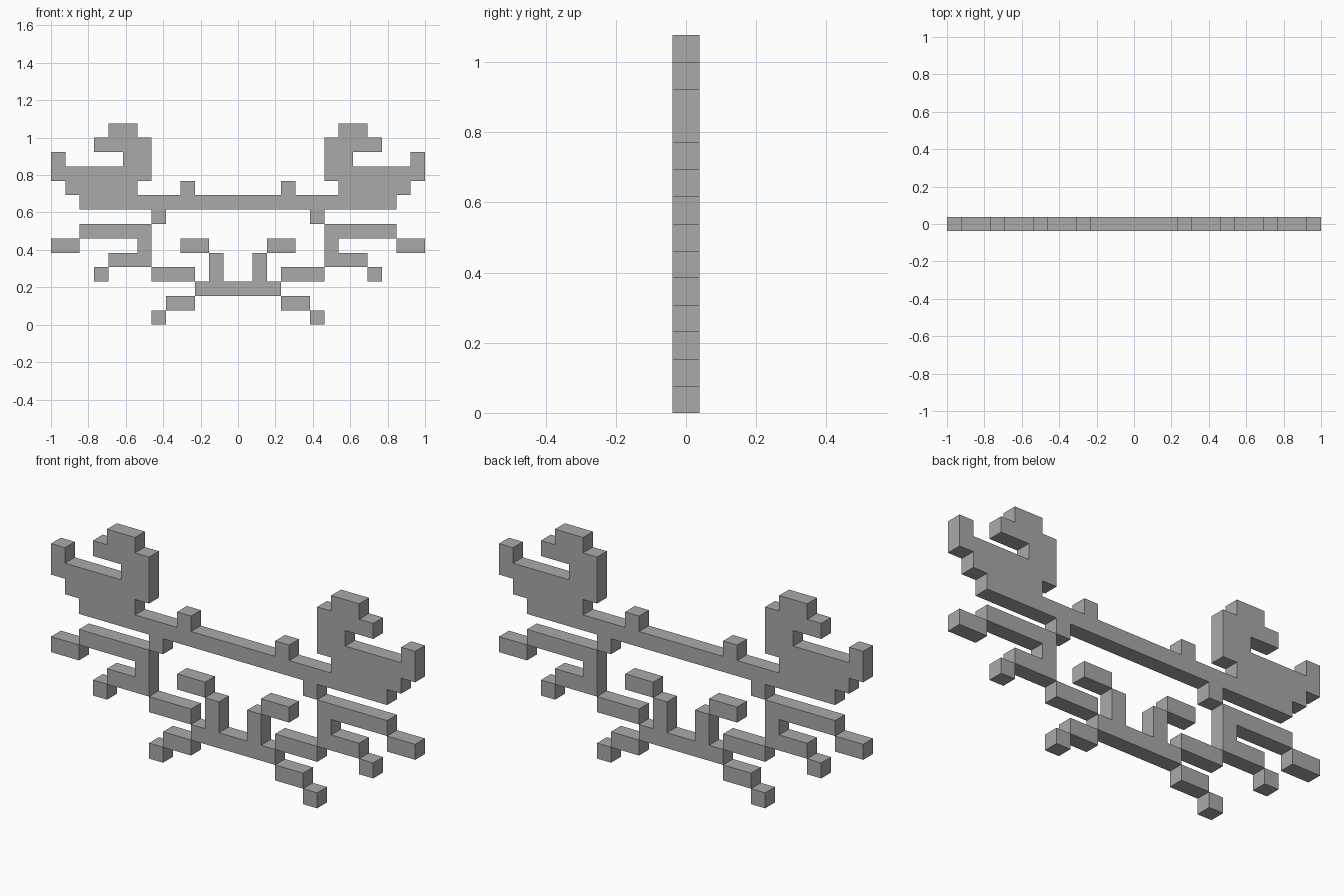
import bpy
import bmesh

cube = bpy.data.objects.get("Cube")
if cube:
    bpy.data.objects.remove(cube, do_unlink=True)

CELL = 2 / 26          # the figure is 26 pixels wide
DEPTH = CELL           # and one pixel thick

grey = bpy.data.materials.new("plain grey")
grey.use_nodes = True
colour = (0.4, 0.4, 0.4, 1)
grey.diffuse_color = colour
grey.node_tree.nodes["Principled BSDF"].inputs["Base Color"].default_value = colour


def slab(name, outline):
    """Extrude an outline given in (x, z) pixels along y."""
    bm = bmesh.new()
    verts = [bm.verts.new((x * CELL, -DEPTH / 2, z * CELL)) for x, z in outline]
    front = bm.faces.new(verts)
    back = bmesh.ops.extrude_face_region(bm, geom=[front])["geom"]
    moved = [v for v in back if isinstance(v, bmesh.types.BMVert)]
    bmesh.ops.translate(bm, verts=moved, vec=(0, DEPTH, 0))
    bmesh.ops.recalc_face_normals(bm, faces=bm.faces)
    mesh = bpy.data.meshes.new(name)
    bm.to_mesh(mesh)
    bm.free()
    mesh.materials.append(grey)
    obj = bpy.data.objects.new(name, mesh)
    bpy.context.collection.objects.link(obj)


def mirrored(points):
    return [(-x, z) for x, z in reversed(points)]


def symmetric(name, half):
    """One slab across the centre line; half runs from bottom to top."""
    slab(name, half + mirrored(half))


def pair(name, outline):
    slab("left_" + name, outline)
    slab("right_" + name, mirrored(outline))


def block(x0, x1, z0):
    return [(x0, z0), (x1, z0), (x1, z0 + 1), (x0, z0 + 1)]


# Upper body bar with shoulders, bumps and raised claws
symmetric("body_and_claws", [
    (5, 8), (5, 7), (6, 7), (6, 8), (11, 8), (11, 9), (12, 9), (12, 10),
    (13, 10), (13, 12), (12, 12), (12, 11), (8, 11), (8, 12), (10, 12),
    (10, 13), (9, 13), (9, 14), (7, 14), (7, 13), (6, 13), (6, 10), (7, 10),
    (7, 9), (4, 9), (4, 10), (3, 10), (3, 9)])

# Lower body with two upright stalks
symmetric("lower_body", [(3, 2), (3, 3), (2, 3), (2, 5), (1, 5), (1, 3)])

# Bent legs at each side
pair("leg", [(6, 4), (9, 4), (9, 5), (7, 5), (7, 6), (11, 6), (11, 7), (6, 7)])

# Single-row pieces: name, inner x, outer x, bottom z
for name, x0, x1, z0 in (
        ("stalk_tip", 2, 4, 5),
        ("leg_joint", 3, 6, 3),
        ("upper_foot", 11, 13, 5),
        ("middle_foot", 9, 10, 3),
        ("lower_leg", 3, 5, 1),
        ("lower_foot", 5, 6, 0)):
    pair(name, block(x0, x1, z0))
